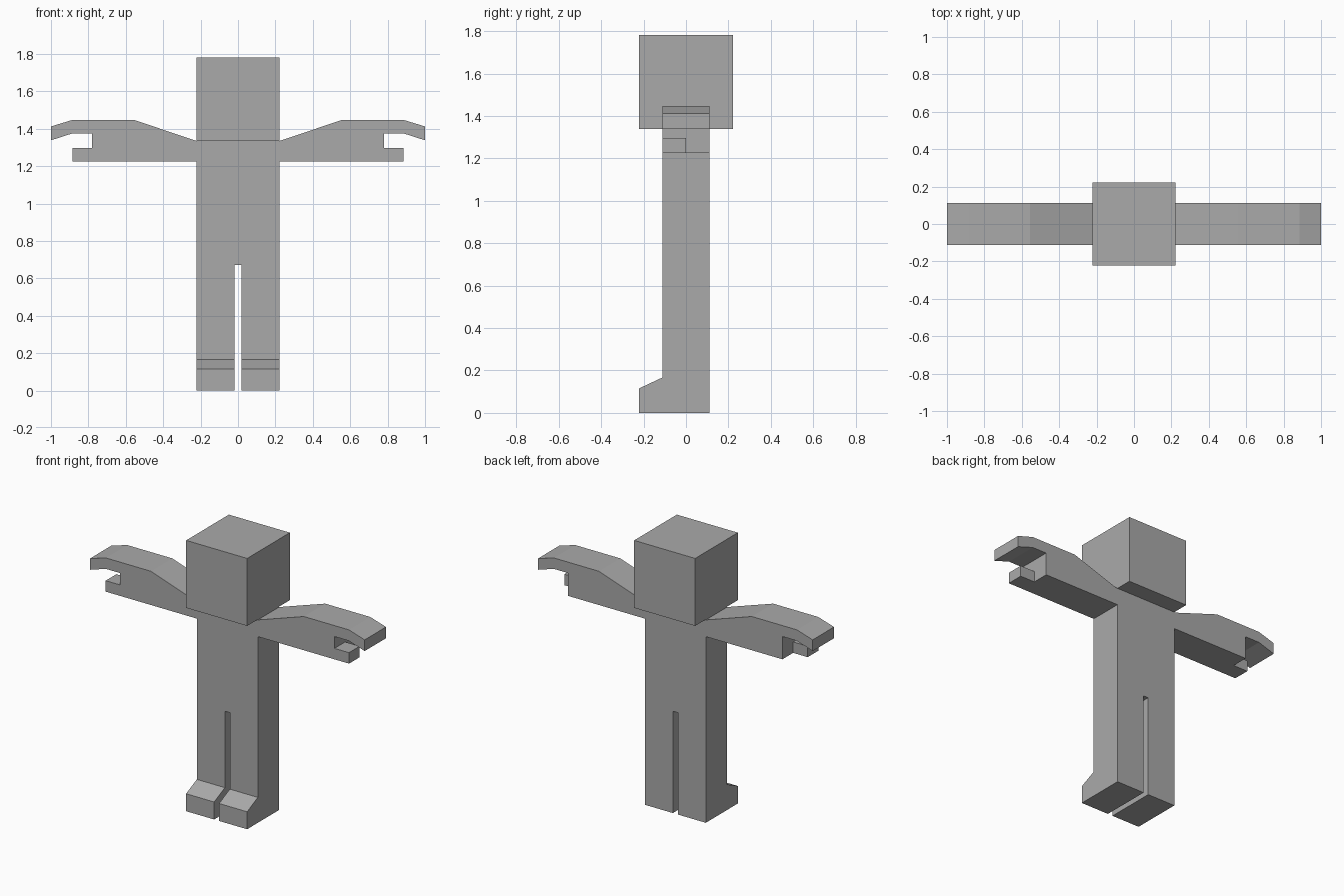
import bpy
import bmesh

if "Cube" in bpy.data.objects:
    bpy.data.objects.remove(bpy.data.objects["Cube"])

grey = bpy.data.materials.new("plain grey")
grey.diffuse_color = (0.4, 0.4, 0.4, 1)
grey.use_nodes = True
grey.node_tree.nodes["Principled BSDF"].inputs["Base Color"].default_value = grey.diffuse_color


def extrude(name, outline, axis, lo, hi):
    """Extrude a 2D outline along x (outline is y,z) or y (outline is x,z)."""
    bm = bmesh.new()

    def point(p, d):
        return (d, p[0], p[1]) if axis == "x" else (p[0], d, p[1])

    a = [bm.verts.new(point(p, lo)) for p in outline]
    b = [bm.verts.new(point(p, hi)) for p in outline]
    bm.faces.new(a)
    bm.faces.new(b[::-1])
    n = len(outline)
    for i in range(n):
        j = (i + 1) % n
        bm.faces.new((a[i], b[i], b[j], a[j]))
    bmesh.ops.recalc_face_normals(bm, faces=bm.faces)
    mesh = bpy.data.meshes.new(name)
    bm.to_mesh(mesh)
    bm.free()
    mesh.materials.append(grey)
    obj = bpy.data.objects.new(name, mesh)
    bpy.context.collection.objects.link(obj)
    return obj


def rect(x0, x1, z0, z1):
    return [(x0, z0), (x1, z0), (x1, z1), (x0, z1)]


D = 0.111  # half depth of the body
W = 0.222  # half width of the body

# Head and torso
extrude("head", rect(-W, W, 1.338, 1.782), "y", -W, W)
extrude("torso", rect(-W, W, 0.67, 1.338), "y", -D, D)

# Arm with curled fingers
arm = [(W, 1.225), (0.78, 1.225), (0.78, 1.375), (0.885, 1.375), (1, 1.338),
       (1, 1.412), (0.885, 1.447), (0.557, 1.447), (W, 1.335)]
# Leg with a sloped foot pointing forward
leg = [(-W, 0), (D, 0), (D, 0.67), (-D, 0.67), (-D, 0.167), (-W, 0.115)]

for side, s in (("right", -1), ("left", 1)):
    extrude(side + "_arm", [(s * x, z) for x, z in arm], "y", -D, D)
    extrude(side + "_thumb", [(s * x, z) for x, z in rect(0.78, 0.886, 1.225, 1.297)],
            "y", -D, 0)
    extrude(side + "_leg", leg, "x", *sorted((s * 0.018, s * W)))
